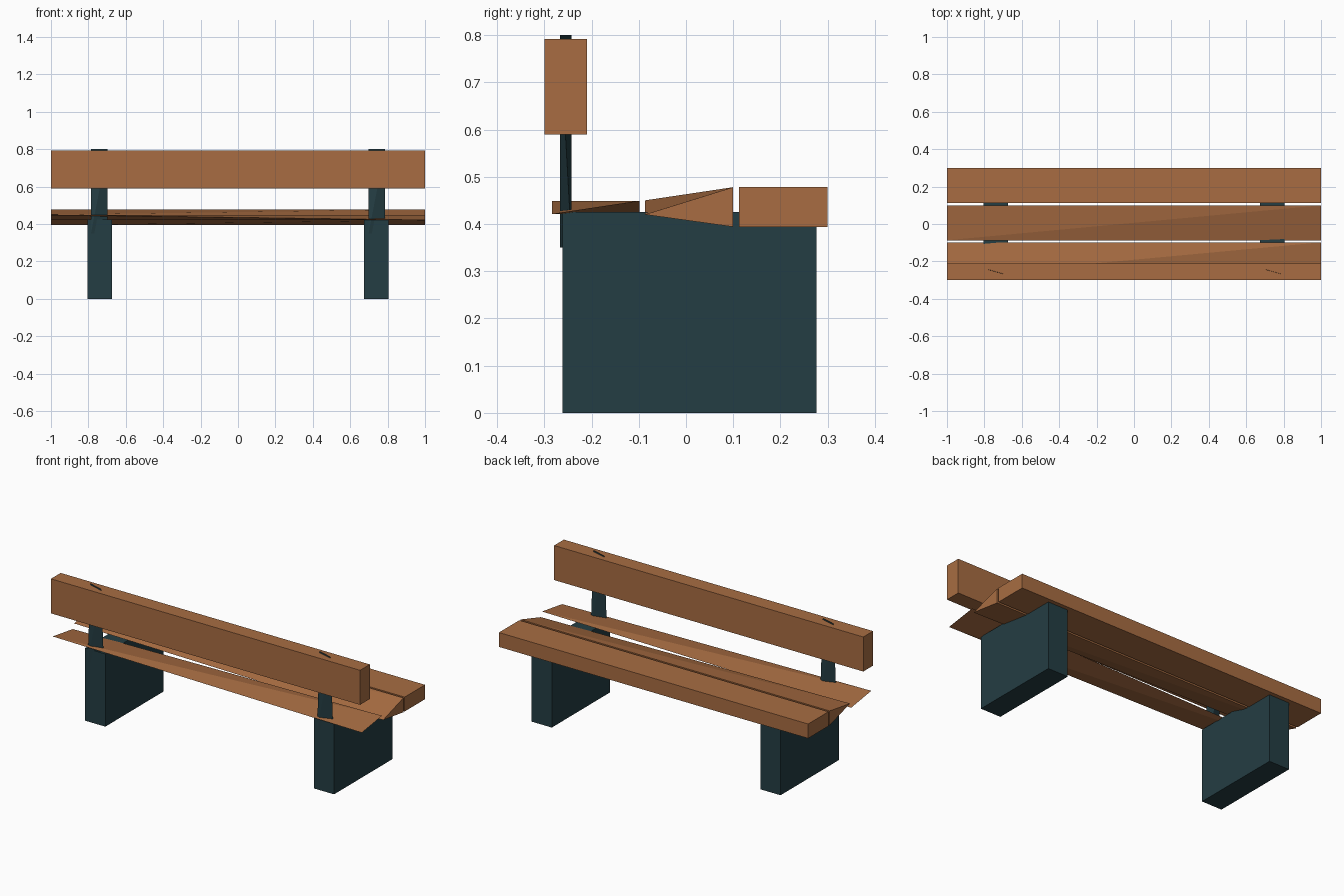
import bpy, bmesh

if "Cube" in bpy.data.objects:
    bpy.data.objects.remove(bpy.data.objects["Cube"])


def material(name, rgb):
    m = bpy.data.materials.new(name)
    m.diffuse_color = (*rgb, 1)
    m.use_nodes = True
    m.node_tree.nodes["Principled BSDF"].inputs["Base Color"].default_value = m.diffuse_color
    return m


WOOD = material("warm brown wood", (0.392, 0.152, 0.0545))
METAL = material("dark teal metal", (0.0176, 0.0467, 0.0561))


def solid(name, points, mat):
    """Closed flat-faced convex solid through its corner points."""
    bm = bmesh.new()
    for p in points:
        bm.verts.new(p)
    bmesh.ops.convex_hull(bm, input=bm.verts[:])
    bmesh.ops.dissolve_limit(bm, angle_limit=0.0005, verts=bm.verts[:], edges=bm.edges[:])
    bmesh.ops.recalc_face_normals(bm, faces=bm.faces[:])
    mesh = bpy.data.meshes.new(name)
    bm.to_mesh(mesh)
    bm.free()
    mesh.materials.append(mat)
    ob = bpy.data.objects.new(name, mesh)
    bpy.context.collection.objects.link(ob)
    return ob


def box(name, xs, ys, zs, mat):
    return solid(name, [(x, y, z) for x in xs for y in ys for z in zs], mat)


# Backrest board and thick outer seat slat
box("backrest", (-1, 1), (-0.30, -0.21), (0.59, 0.792), WOOD)
box("outer_seat_slat", (-1, 1), (0.112, 0.30), (0.394, 0.478), WOOD)

# Middle seat slat: wedge with a thin edge that drops from left to right
wedge = [(-1, -0.087, 0.45), (1, -0.087, 0.42)]
wedge += [(x, 0.10, z) for x in (-1, 1) for z in (0.394, 0.478)]
solid("middle_seat_slat", wedge, WOOD)

# Inner seat slat: thin twisted sheet with a diagonal ridge
solid("inner_seat_slat", [(-1, -0.284, 0.449), (1, -0.098, 0.449),
                          (1, -0.284, 0.421), (-1, -0.098, 0.421)], WOOD)

# Legs and twisted backrest posts, one of each per side
for side, s in (("left", -1), ("right", 1)):
    box(side + "_leg", (s * 0.675, s * 0.805), (-0.262, 0.276), (0, 0.425), METAL)
    a, b = s * 0.742 - 0.044, s * 0.742 + 0.044
    solid(side + "_back_post", [(a, -0.242, 0.80), (b, -0.267, 0.80),
                                (a, -0.267, 0.35), (b, -0.242, 0.35)], METAL)
